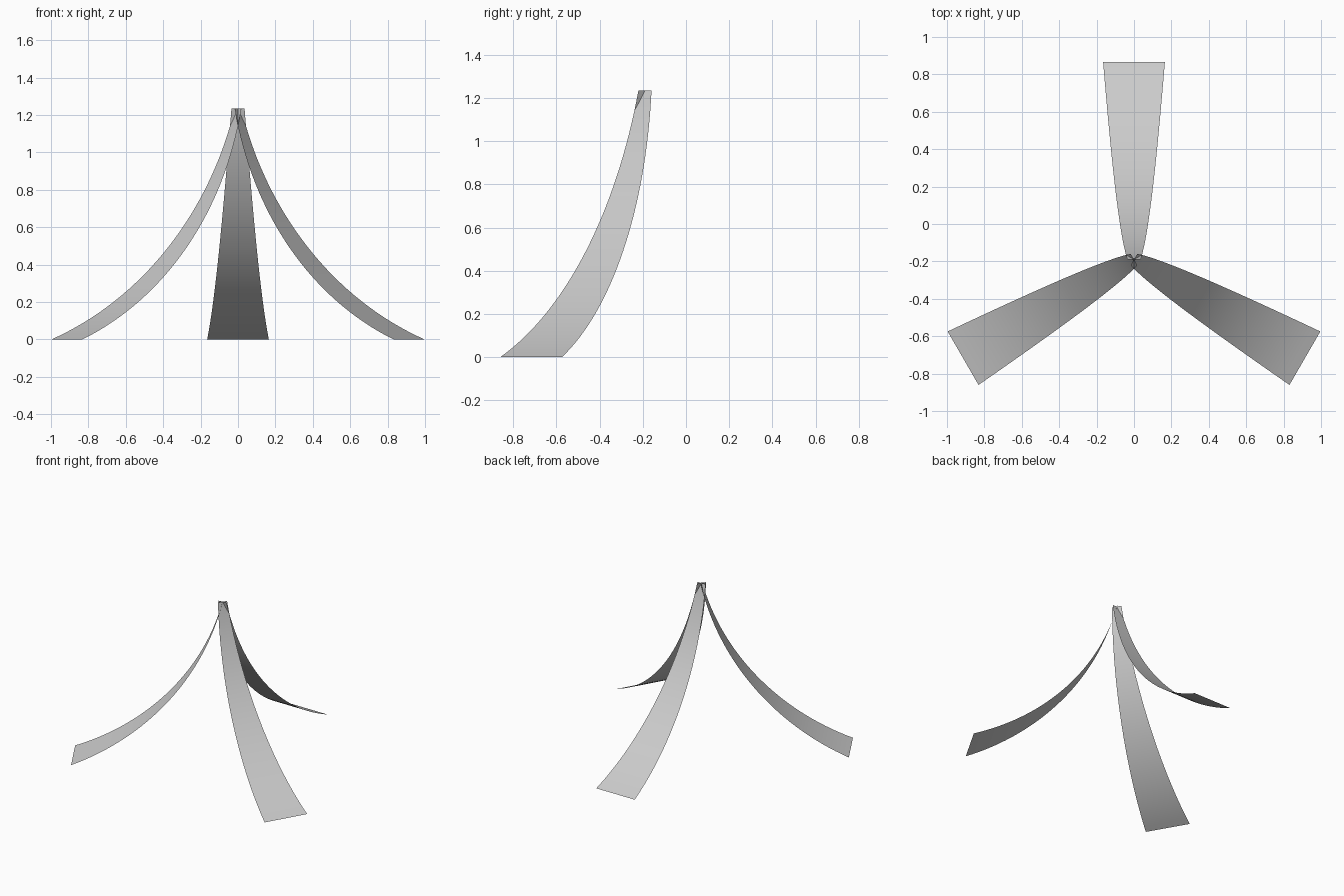
import bpy, math
from mathutils import Vector

if "Cube" in bpy.data.objects:
    bpy.data.objects.remove(bpy.data.objects["Cube"])

HUB = Vector((0, -0.19, 0))          # point where the three legs meet
ARC_R, ARC_Z, RADIUS = 1.718, 1.635, 1.764   # circle the legs follow
A0 = math.atan2(0 - ARC_Z, 1.055 - ARC_R)
A1 = math.atan2(1.235 - ARC_Z, 0 - ARC_R)
SEGMENTS = 32


def ribbon_leg(name, angle):
    """Thin curved ribbon, tapering evenly from foot to apex."""
    out = Vector((math.cos(angle), math.sin(angle), 0))
    side = Vector((-out.y, out.x, 0))
    verts, faces = [], []
    for i in range(SEGMENTS + 1):
        t = i / SEGMENTS
        a = A0 + (A1 - A0) * t
        r = ARC_R + RADIUS * math.cos(a)
        z = max(0, ARC_Z + RADIUS * math.sin(a))
        half = 0.165 + (0.035 - 0.165) * t
        p = HUB + out * r + Vector((0, 0, z))
        verts += [p - side * half, p + side * half]
        if i:
            k = 2 * i
            faces.append((k - 2, k - 1, k + 1, k))
    mesh = bpy.data.meshes.new(name)
    mesh.from_pydata(verts, [], faces)
    mesh.shade_smooth()
    bpy.context.collection.objects.link(bpy.data.objects.new(name, mesh))


# Three legs spaced evenly round the apex
for name, deg in (("back_leg", 90), ("left_leg", 210), ("right_leg", 330)):
    ribbon_leg(name, math.radians(deg))
